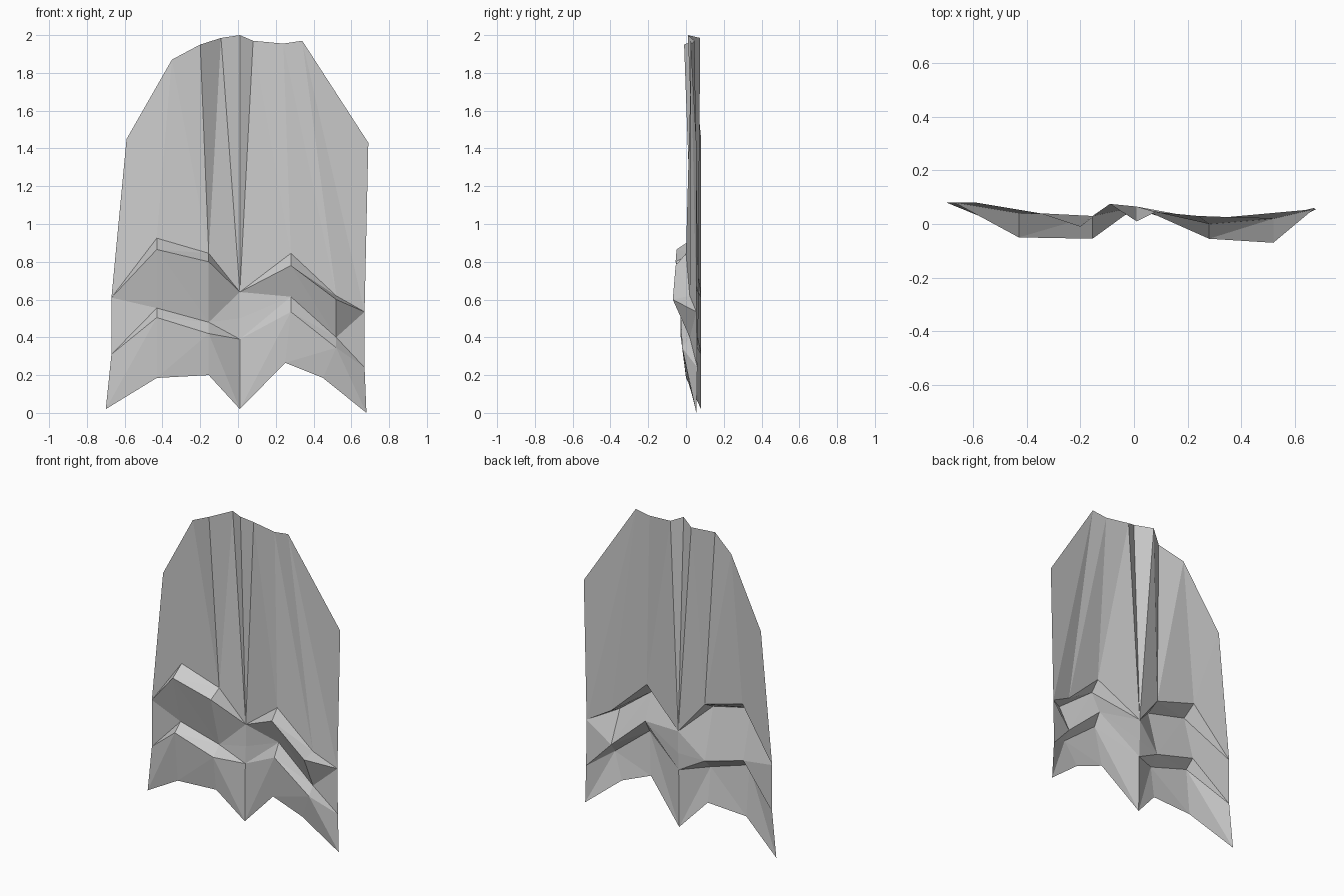
import bpy
import bmesh

default_cube = bpy.data.objects.get("Cube")
if default_cube:
    bpy.data.objects.remove(default_cube, do_unlink=True)

# One plain material for the whole sheet
grey = bpy.data.materials.new("plain_grey")
grey.use_nodes = True
grey_value = (0.6, 0.6, 0.6, 1)
grey.diffuse_color = grey_value
grey.node_tree.nodes["Principled BSDF"].inputs["Base Color"].default_value = grey_value

# Columns shared by the pleat lines: edge, two crests, valley, two crests, edge
COLUMNS = (-.67, -.43, -.155, .01, .28, .52, .67)


def pleat_line(depths, heights):
    """A line across the sheet that follows the shared columns."""
    return list(zip(COLUMNS, depths, heights))


# Uneven top edge
top_edge = [(-.59, .08, 1.45), (-.35, .04, 1.87), (-.2, -.01, 1.95),
            (-.09, .075, 1.985), (.01, .01, 2), (.08, .045, 1.97),
            (.24, .03, 1.955), (.34, .025, 1.97), (.69, .055, 1.43)]

# Upper pleat: the ledge closes up at the edges and in the centre valley
upper_back = pleat_line((.08, .04, .03, .065, 0, .02, .055),
                        (.61, .925, .845, .64, .845, .62, .535))
upper_front = pleat_line((.08, -.05, -.055, .065, -.055, -.07, .055),
                         (.61, .865, .8, .64, .78, .6, .535))

# Lower pleat
lower_back = pleat_line((.08, .03, .03, .065, .015, .02, .06),
                        (.31, .555, .48, .5, .615, .4, .24))
lower_front = pleat_line((.08, -.03, -.03, .06, -.03, -.02, .06),
                         (.31, .505, .42, .39, .535, .345, .24))

# Jagged hem
hem = [(-.7, .08, .02), (-.43, 0, .185), (-.155, 0, .2), (.01, .055, .02),
       (.25, 0, .265), (.45, .01, .185), (.68, .055, 0)]

# Order in which each band is stitched: u steps along its upper line, l along its lower
SKIN = "luluuluulululu"
RISING = "ululluululлu".replace("л", "l")
FALLING = RISING.translate(str.maketrans("ul", "lu"))


def stitch(bm, upper, lower, steps):
    """Join two lines of vertices with triangles, front side out."""
    u = l = 0
    for step in steps:
        if step == "u":
            bm.faces.new((upper[u], lower[l], upper[u + 1]))
            u += 1
        else:
            bm.faces.new((upper[u], lower[l], lower[l + 1]))
            l += 1


# Stitch all the bands into one folded sheet
bm = bmesh.new()
lines = [[bm.verts.new(point) for point in line] for line in
         (top_edge, upper_back, upper_front, lower_back, lower_front, hem)]
bands = (SKIN, RISING, FALLING, RISING, RISING)
for upper, lower, steps in zip(lines, lines[1:], bands):
    stitch(bm, upper, lower, steps)

# Close the ledges where their two lines meet
bmesh.ops.remove_doubles(bm, verts=bm.verts[:], dist=0.001)

mesh = bpy.data.meshes.new("folded_sheet")
bm.to_mesh(mesh)
bm.free()
mesh.materials.append(grey)
sheet = bpy.data.objects.new("folded_sheet", mesh)
bpy.context.collection.objects.link(sheet)
